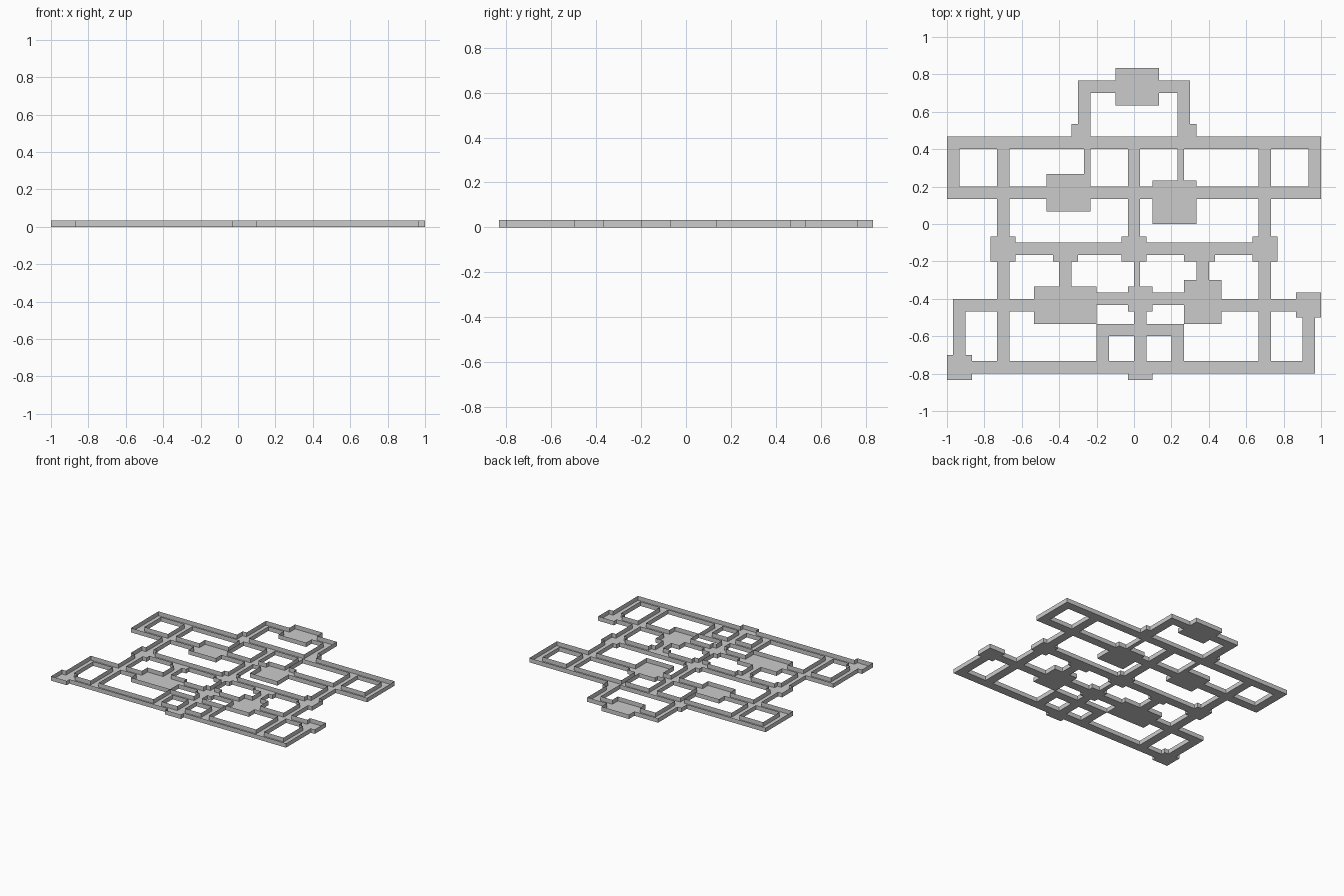
import bpy, bmesh, math

if "Cube" in bpy.data.objects:
    bpy.data.objects.remove(bpy.data.objects["Cube"])

U = 1 / 30          # one map tile
H = 1               # wall height in tiles

# Every rectangle is (x0, x1, y0, y1) in tiles
rooms = [(-3, 4, 19, 25), (-14, -7, 2, 8), (3, 10, 0, 7),
         (-16, -6, -16, -10), (8, 14, -16, -9)]
junctions = [(-2, 2, -6, -2), (-1, 3, -14, -10), (-1, 3, -25, -22),
             (-30, -26, -25, -21), (26, 30, -15, -11),
             (-13, -9, -6, -3), (8, 13, -6, -3)]
corridors = [
    (-9, 9, 21, 23), (-30, 30, 12, 14), (-30, 30, 4, 6),       # upper halls
    (-22, 22, -5, -3), (-29, -16, -14, -12), (-6, 8, -13, -11),
    (14, 30, -14, -12), (-6, 8, -18, -16), (-30, 29, -24, -22),
    (-1, 1, -3, 14), (0, 1, -10, -6), (0, 2, -22, -14),        # centre spine
    (-8, -7, 8, 12), (7, 8, 7, 12),                            # room links
    (-12, -10, -10, -6), (10, 12, -9, -6),
    (-6, -4, -22, -16), (6, 8, -22, -16),
    (-29, -27, -22, -12), (27, 29, -24, -14)]
# Parts repeated on the left and right
mirrored = [(7, 9, 14, 23), (7, 10, 14, 16), (28, 30, 4, 14),
            (20, 22, -24, 14), (19, 23, -6, -2)]
mirrored += [(-x1, -x0, y0, y1) for x0, x1, y0, y1 in mirrored]

tiles = set()
for x0, x1, y0, y1 in rooms + junctions + corridors + mirrored:
    tiles |= {(x, y) for x in range(x0, x1) for y in range(y0, y1)}


def make_object(name, quads):
    bm = bmesh.new()
    for quad in quads:
        bm.faces.new([bm.verts.new((x * U, y * U, z * U)) for x, y, z in quad])
    bmesh.ops.remove_doubles(bm, verts=bm.verts, dist=0.001)
    # Merge tiles into large flat faces
    bmesh.ops.dissolve_limit(bm, angle_limit=math.radians(1),
                             verts=bm.verts, edges=bm.edges)
    bmesh.ops.triangulate(bm, faces=[f for f in bm.faces if len(f.verts) > 4])
    mesh = bpy.data.meshes.new(name)
    bm.to_mesh(mesh)
    bm.free()
    bpy.context.collection.objects.link(bpy.data.objects.new(name, mesh))


# Floor tiles, and thin walls wherever a tile has no neighbour
floor, walls = [], []
for x, y in sorted(tiles):
    c = [(x, y), (x + 1, y), (x + 1, y + 1), (x, y + 1)]
    floor.append([(*p, 0) for p in c])
    for i, (dx, dy) in enumerate([(0, -1), (1, 0), (0, 1), (-1, 0)]):
        if (x + dx, y + dy) not in tiles:
            a, b = c[i], c[(i + 1) % 4]
            walls.append([(*b, 0), (*a, 0), (*a, H), (*b, H)])

make_object("floor", floor)
make_object("walls", walls)
